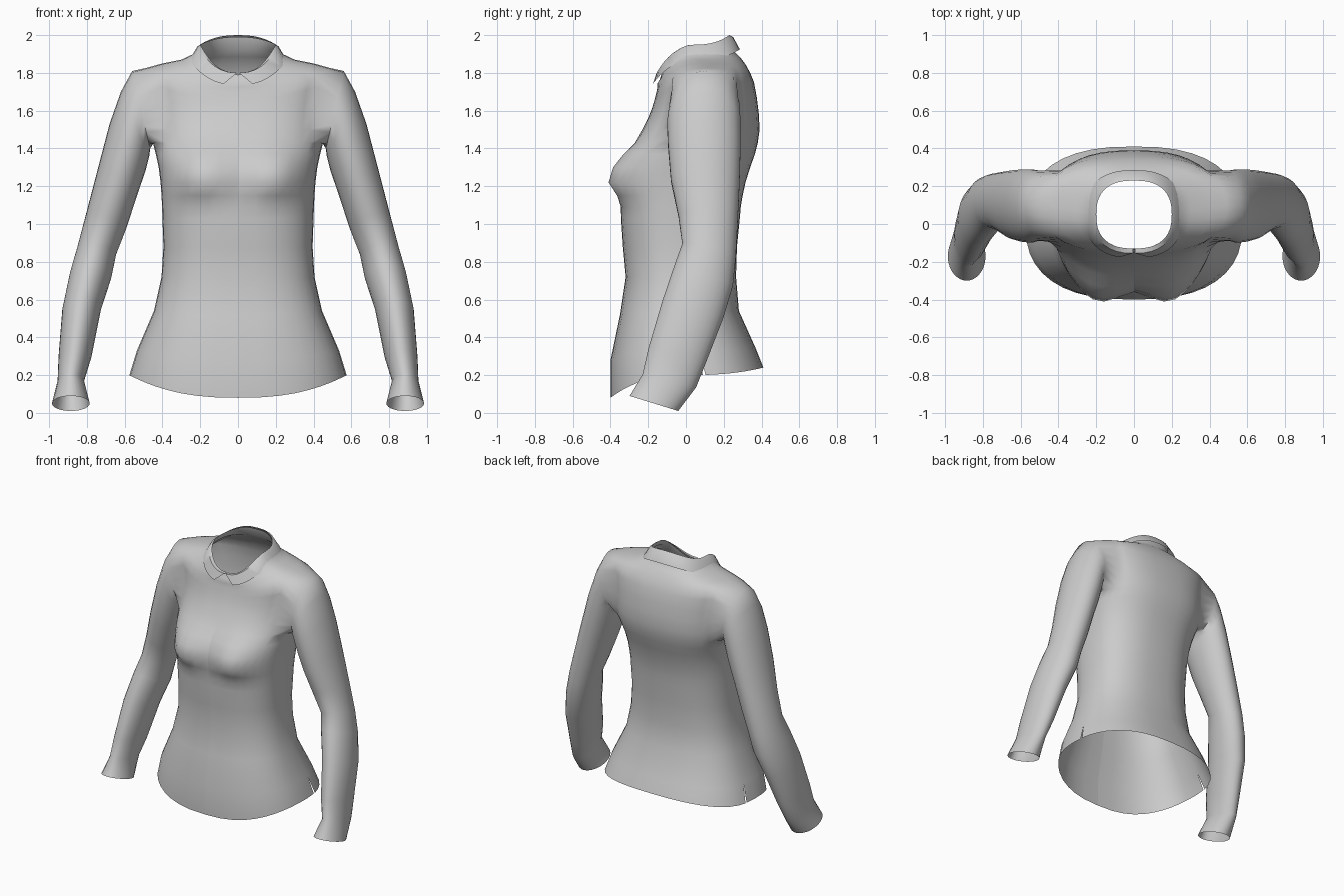
import bpy, bmesh, math
from mathutils import Vector

if "Cube" in bpy.data.objects:
    bpy.data.objects.remove(bpy.data.objects["Cube"])

cloth = bpy.data.materials.new("grey cloth")
cloth.use_nodes = True
GREY = (0.6, 0.6, 0.6, 1)
cloth.diffuse_color = GREY
cloth.node_tree.nodes["Principled BSDF"].inputs["Base Color"].default_value = GREY

COLS = 40
SIDE = COLS // 2      # column at the right side; column 0 is the left side
HALF = 4              # armhole half width in columns
LOW, TOP = 11, 16     # armhole rows


def ring_point(t, w, yf, yb, zf, zs, zb, power=0.8):
    c, s = math.cos(t), math.sin(t)
    mid, depth = (yf + yb) / 2, (yb - yf) / 2
    x = w * math.copysign(abs(c) ** power, c)
    y = mid + depth * math.copysign(abs(s) ** power, s)
    return Vector((x, y, zs + ((zb if s > 0 else zf) - zs) * s * s))


def bust(p):
    if p.y < 0:
        height = 0.085 if p.z < 1.23 else 0.15
        p.y -= 0.085 * math.exp(-((abs(p.x) - 0.2) / 0.15) ** 2 - ((p.z - 1.23) / height) ** 2)
    return p


def strip(bm, a, b, closed=True):
    n = len(a)
    for i in range(n if closed else n - 1):
        j = (i + 1) % n
        bm.faces.new((a[i], a[j], b[j], b[i]))


def finish(name, bm):
    mesh = bpy.data.meshes.new(name)
    bm.to_mesh(mesh)
    bm.free()
    mesh.materials.append(cloth)
    ob = bpy.data.objects.new(name, mesh)
    bpy.context.collection.objects.link(ob)
    bpy.ops.object.select_all(action="DESELECT")
    ob.select_set(True)
    bpy.context.view_layer.objects.active = ob
    bpy.ops.object.shade_smooth_by_angle(angle=math.radians(60))


# Body rows, hem to collar stand: half width, front y, back y, then z at front, side, back
BODY = [
    (.575, -.40, .41, .08, .20, .24), (.535, -.40, .37, .28, .33, .34),
    (.445, -.35, .28, .52, .54, .54), (.405, -.32, .265, .72, .72, .72),
    (.395, -.335, .27, .88, .88, .88), (.40, -.345, .285, 1.03, 1.03, 1.03),
    (.402, -.345, .29, 1.09, 1.09, 1.09), (.405, -.345, .30, 1.15, 1.15, 1.15),
    (.41, -.345, .315, 1.22, 1.22, 1.22), (.42, -.335, .34, 1.30, 1.30, 1.30),
    (.435, -.31, .365, 1.37, 1.37, 1.37), (.45, -.265, .38, 1.43, 1.43, 1.43),
    (.45, -.23, .39, 1.50, 1.50, 1.50), (.455, -.20, .385, 1.56, 1.58, 1.59),
    (.465, -.18, .375, 1.61, 1.67, 1.67), (.48, -.165, .36, 1.66, 1.76, 1.75),
    (.49, -.155, .34, 1.70, 1.825, 1.80), (.40, -.15, .315, 1.725, 1.85, 1.845),
    (.30, -.15, .285, 1.745, 1.87, 1.885), (.215, -.14, .25, 1.76, 1.91, 1.92),
    (.20, -.13, .23, 1.79, 1.95, 1.99),
]
# Sleeve rings: outer (x, z), inner (x, z), front (y, z), back (y, z)
SLEEVE = [
    ((.56, 1.81), (.465, 1.40), (-.09, 1.60), (.285, 1.61)),
    ((.62, 1.70), (.47, 1.36), (-.10, 1.53), (.29, 1.53)),
    ((.68, 1.53), (.49, 1.28), (-.095, 1.41), (.29, 1.40)),
    ((.74, 1.30), (.535, 1.15), (-.08, 1.23), (.285, 1.22)),
    ((.80, 1.07), (.59, .98), (-.04, 1.04), (.275, 1.01)),
    ((.85, .88), (.645, .84), (-.02, .89), (.265, .82)),
    ((.89, .74), (.67, .72), (-.06, .78), (.25, .67)),
    ((.93, .55), (.725, .55), (-.125, .59), (.20, .50)),
    ((.95, .30), (.775, .30), (-.20, .33), (.105, .25)),
    ((.955, .17), (.815, .17), (-.23, .21), (.055, .14)),
    ((.985, .05), (.785, .05), (-.30, .09), (-.04, .01)),
]

bm = bmesh.new()
rows = [[bm.verts.new(bust(ring_point(math.tau * j / COLS, *r))) for j in range(COLS)] for r in BODY]


def in_armhole(row, col):
    near = col % SIDE
    return LOW <= row < TOP and (near < HALF or near >= SIDE - HALF)


for i in range(len(rows) - 1):
    for j in range(COLS):
        if not in_armhole(i, j):
            k = (j + 1) % COLS
            bm.faces.new((rows[i][j], rows[i][k], rows[i + 1][k], rows[i + 1][j]))

# Sleeves grow out of the armhole edges
walk = [(TOP, -j) for j in range(HALF)] + [(i, -HALF) for i in range(TOP, LOW, -1)]
walk += [(LOW, j) for j in range(-HALF, HALF)] + [(i, HALF) for i in range(LOW, TOP)]
walk += [(TOP, j) for j in range(HALF, 0, -1)]
for side in (1, -1):
    prev = [rows[i][j % COLS if side > 0 else (SIDE - j) % COLS] for i, j in walk]
    for outer, inner, front, back in SLEEVE:
        u = Vector((outer[0] - inner[0], 0, outer[1] - inner[1])) / 2
        v = Vector((0, front[0] - back[0], front[1] - back[1])) / 2
        c = Vector((outer[0] + inner[0], front[0] + back[0], outer[1] + inner[1])) / 2
        ring = []
        for n in range(len(walk)):
            a = math.tau * n / len(walk)
            p = c + u * math.cos(a) + v * math.sin(a)
            ring.append(bm.verts.new((p.x * side, p.y, p.z)))
        strip(bm, prev, ring)
        prev = ring
bmesh.ops.recalc_face_normals(bm, faces=bm.faces)

# Front opening and the two hem slits
front_col = COLS * 3 // 4
seam = [(i, front_col) for i in range(len(rows) - 1)]
seam += [(0, 1), (0, SIDE - 1)]
edges = [bm.edges.get((rows[i][j], rows[i + 1][j])) for i, j in seam]
slits = [rows[0][1].co.copy(), rows[0][SIDE - 1].co.copy()]
bmesh.ops.split_edges(bm, edges=edges)
for v in bm.verts:
    if any((v.co - s).length < 1e-4 for s in slits):
        middle = v.link_faces[0].calc_center_median()
        v.co.y += math.copysign(0.007, middle.y - v.co.y)
finish("shirt_body", bm)

# Folded collar, open at the front
bm = bmesh.new()
FLAP = [(.20, -.13, .23, 1.80, 1.95, 2.0), (.215, -.155, .25, 1.80, 1.94, 1.99),
        (.26, -.18, .285, 1.735, 1.865, 1.925)]
STEPS = 36
gaps = (.01, .01, .22)
lines = []
for r, gap in zip(FLAP, gaps):
    start = -math.pi / 2 + gap
    span = math.tau - 2 * gap
    lines.append([bm.verts.new(ring_point(start + span * n / STEPS, *r)) for n in range(STEPS + 1)])
for a, b in zip(lines, lines[1:]):
    strip(bm, a, b, closed=False)
bmesh.ops.recalc_face_normals(bm, faces=bm.faces)
finish("collar", bm)
